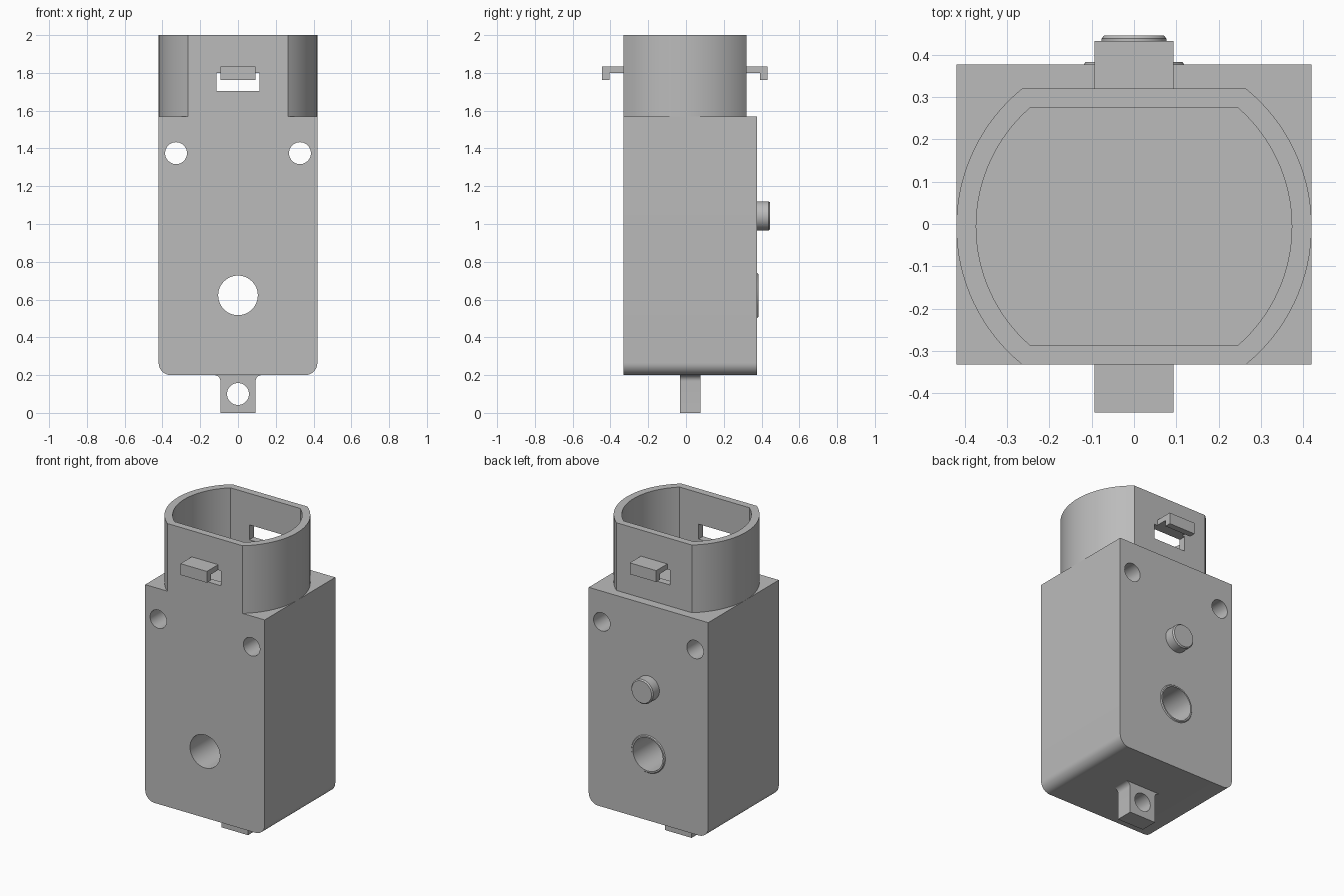
import bpy, bmesh
from math import sin, cos, asin, pi
from mathutils import Matrix

cube = bpy.data.objects.get("Cube")
if cube:
    bpy.data.objects.remove(cube, do_unlink=True)

grey = bpy.data.materials.new("plain grey")
grey.use_nodes = True
grey.diffuse_color = (0.5, 0.5, 0.5, 1)
grey.node_tree.nodes["Principled BSDF"].inputs["Base Color"].default_value = (0.5, 0.5, 0.5, 1)

PLACE = {"x": lambda a, b, t: (t, a, b),
         "y": lambda a, b, t: (a, t, b),
         "z": lambda a, b, t: (a, b, t)}


def finish(bm, name):
    bmesh.ops.recalc_face_normals(bm, faces=bm.faces)
    mesh = bpy.data.meshes.new(name)
    bm.to_mesh(mesh)
    bm.free()
    mesh.materials.append(grey)
    obj = bpy.data.objects.new(name, mesh)
    bpy.context.collection.objects.link(obj)
    return obj


def prism(name, outline, axis, lo, hi):
    """Extrude a closed 2D outline along an axis."""
    bm = bmesh.new()
    ends = [[bm.verts.new(PLACE[axis](a, b, t)) for a, b in outline] for t in (lo, hi)]
    for end in ends:
        bm.faces.new(end)
    n = len(outline)
    for i in range(n):
        j = (i + 1) % n
        bm.faces.new((ends[0][i], ends[0][j], ends[1][j], ends[1][i]))
    return finish(bm, name)


def lathe(name, profile, z):
    """Spin a closed (radius, y) profile around a y-parallel axis."""
    bm = bmesh.new()
    verts = [bm.verts.new((r, y, z)) for r, y in profile]
    edges = [bm.edges.new((v, verts[(i + 1) % len(verts)])) for i, v in enumerate(verts)]
    bmesh.ops.spin(bm, geom=verts + edges, cent=(0, 0, z), axis=(0, 1, 0),
                   angle=2 * pi, steps=48)
    bmesh.ops.remove_doubles(bm, verts=bm.verts, dist=0.0001)
    loose = [e for e in bm.edges if not e.link_faces]
    bmesh.ops.delete(bm, geom=loose, context="EDGES")
    return finish(bm, name)


def arc(cx, cy, r, start, end, steps):
    return [(cx + r * cos(start + (end - start) * i / steps),
             cy + r * sin(start + (end - start) * i / steps)) for i in range(steps + 1)]


def rect(a0, a1, b0, b1):
    return [(a0, b0), (a1, b0), (a1, b1), (a0, b1)]


def drill(x, z, r):
    return prism("hole_cutter", arc(x, z, r, 0, 2 * pi, 48)[:-1], "y", -1, 1)


def cut(obj, *cutters):
    for cutter in cutters:
        cutter.hide_render = True
        mod = obj.modifiers.new("cut", "BOOLEAN")
        mod.operation = "DIFFERENCE"
        mod.solver = "EXACT"
        mod.object = cutter
        bpy.context.view_layer.objects.active = obj
        bpy.ops.object.modifier_apply(modifier=mod.name)
        bpy.data.objects.remove(cutter, do_unlink=True)


W, FRONT, BACK = 0.42, -0.332, 0.377
BASE, TOP = 0.2, 1.57

# Housing block with rounded lower edges and through holes
R = 0.065
outline = ([(-W, TOP)]
           + arc(R - W, BASE + R, R, pi, 1.5 * pi, 10)
           + arc(W - R, BASE + R, R, 1.5 * pi, 2 * pi, 10)
           + [(W, TOP)])
housing = prism("housing", outline, "y", FRONT, BACK)
cut(housing, drill(-0.328, 1.375, 0.058), drill(0.328, 1.375, 0.058),
    drill(0, 0.622, 0.105))

# Connector collar: round sides, flat front and back
MID = -0.006


def flat_round(r, half):
    a = asin(half / r)
    return arc(0, MID, r, -a, a, 32) + arc(0, MID, r, pi - a, pi + a, 32)


collar = prism("connector_collar", flat_round(W, 0.326), "z", TOP, 2)
cut(collar, prism("bore_cutter", flat_round(0.373, 0.281), "z", 1.4, 2.2),
    prism("slot_cutter", rect(-0.113, 0.113, 1.705, 1.8), "y", -1, 1))

# Hooked latches above the slots
parts = [housing, collar]
for name, wall, tip, s in (("front_latch", FRONT, -0.445, -1), ("back_latch", 0.32, 0.432, 1)):
    hook = [(wall, 1.834), (tip, 1.834), (tip, 1.762), (tip - s * 0.04, 1.762),
            (tip - s * 0.04, 1.8), (wall, 1.8)]
    parts.append(prism(name, hook, "x", -0.093, 0.093))

# Bottom mounting tab with filleted root
F, T = 0.032, 0.093
right = arc(T + F, BASE - F, F, pi, pi / 2, 8)
left = [(-x, z) for x, z in reversed(right)]
tab = prism("bottom_tab", [(-T, 0), (T, 0)] + right + left, "y", -0.032, 0.077)
cut(tab, drill(0, 0.1, 0.058))
parts.append(tab)

# Locating pin and hole rim on the back
parts.append(lathe("back_pin", [(0, BACK), (0.077, BACK), (0.077, 0.438),
                                (0.07, 0.446), (0, 0.446)], 1.043))
parts.append(lathe("hole_rim", [(0.105, BACK), (0.105, 0.383), (0.114, 0.383),
                                (0.119, BACK)], 0.622))

# Smooth curved walls, keep edges crisp
for obj in parts:
    bpy.ops.object.select_all(action="DESELECT")
    obj.select_set(True)
    bpy.context.view_layer.objects.active = obj
    bpy.ops.object.shade_smooth_by_angle(angle=pi / 6)
